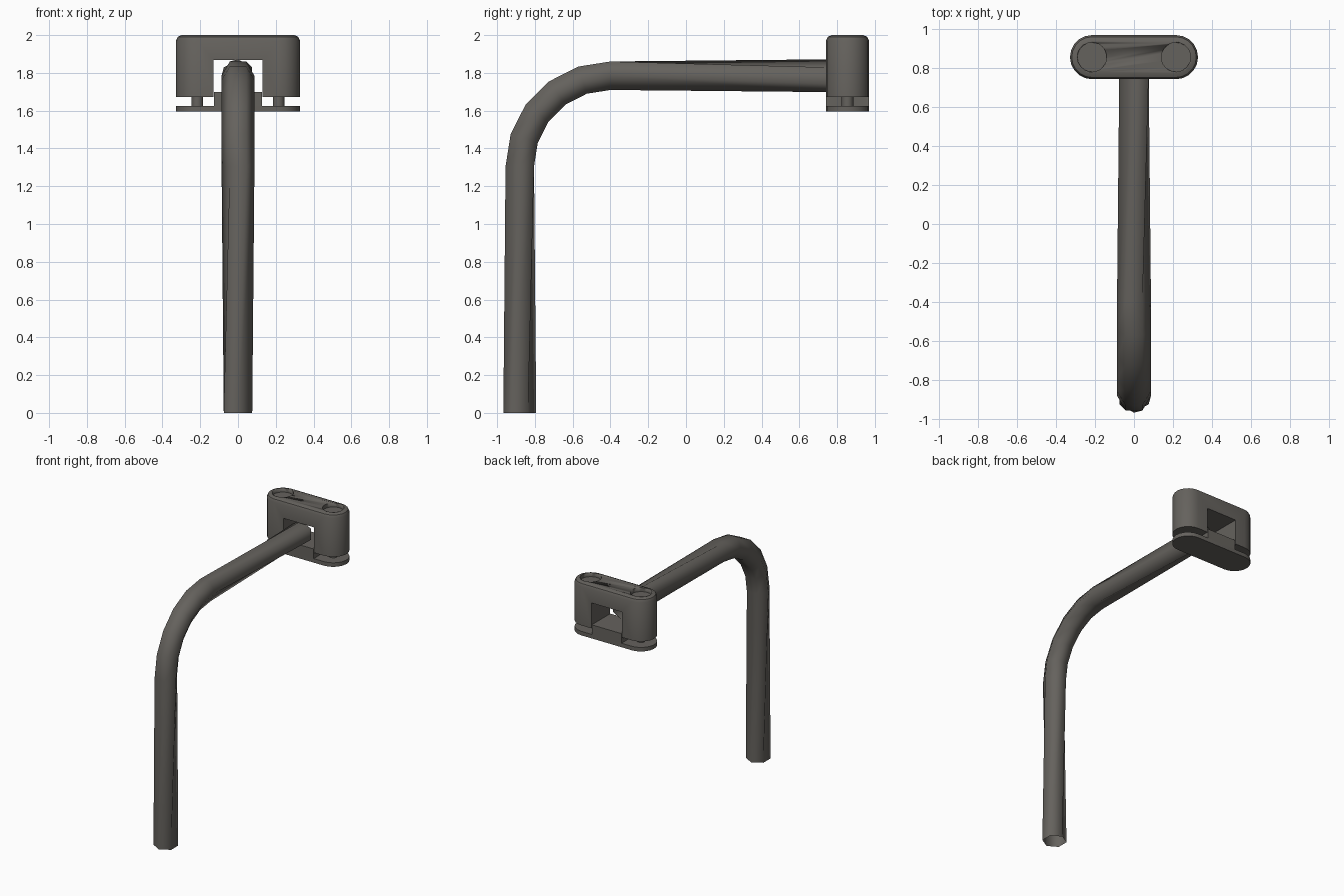
import bpy, bmesh, math
from mathutils import Vector

if "Cube" in bpy.data.objects:
    bpy.data.objects.remove(bpy.data.objects["Cube"])

metal = bpy.data.materials.new("dark warm grey metal")
metal.diffuse_color = (0.13, 0.122, 0.11, 1)
metal.use_nodes = True
metal.node_tree.nodes["Principled BSDF"].inputs["Base Color"].default_value = metal.diffuse_color
CY = 0.855      # clamp centre in y
BOLT_X = 0.215  # bolt offset from centre


def finish(name, bm, smooth=True):
    bmesh.ops.recalc_face_normals(bm, faces=bm.faces)
    me = bpy.data.meshes.new(name)
    bm.to_mesh(me)
    bm.free()
    me.materials.append(metal)
    ob = bpy.data.objects.new(name, me)
    bpy.context.collection.objects.link(ob)
    bpy.ops.object.select_all(action='DESELECT')
    ob.select_set(True)
    bpy.context.view_layer.objects.active = ob
    if smooth:
        bpy.ops.object.shade_smooth_by_angle(angle=math.radians(35))
    return ob


def stadium(inset, r=0.113, n=10):
    """Rounded-end outline in x, y."""
    pts = []
    for side in (1, -1):
        for i in range(n + 1):
            a = -math.pi / 2 + math.pi * i / n
            pts.append((side * (BOLT_X + (r - inset) * math.cos(a)),
                        CY + side * (r - inset) * math.sin(a)))
    return pts


def stacked(name, levels):
    """Closed solid from stadium outlines given as (z, inset)."""
    bm = bmesh.new()
    rings = [[bm.verts.new((x, y, z)) for x, y in stadium(ins)] for z, ins in levels]
    for a, b in zip(rings, rings[1:]):
        for i in range(len(a)):
            j = (i + 1) % len(a)
            bm.faces.new((a[i], a[j], b[j], b[i]))
    bm.faces.new(rings[0])
    bm.faces.new(rings[-1])
    return finish(name, bm)


def box(name, x, y0, y1, z0, z1):
    bm = bmesh.new()
    bmesh.ops.create_cube(bm, size=1)
    for v in bm.verts:
        v.co = (v.co.x * 2 * x, (y0 + y1) / 2 + v.co.y * (y1 - y0),
                (z0 + z1) / 2 + v.co.z * (z1 - z0))
    return finish(name, bm, False)


def cylinder(name, x, r, z0, z1, n):
    bm = bmesh.new()
    bmesh.ops.create_cone(bm, cap_ends=True, segments=n, radius1=r, radius2=r, depth=z1 - z0)
    bmesh.ops.translate(bm, verts=bm.verts, vec=(x, CY, (z0 + z1) / 2))
    return finish(name, bm)


def cut(target, cutter):
    mod = target.modifiers.new("cut", 'BOOLEAN')
    mod.operation = 'DIFFERENCE'
    mod.solver = 'EXACT'
    mod.object = cutter
    bpy.context.view_layer.objects.active = target
    bpy.ops.object.modifier_apply(modifier=mod.name)
    bpy.data.objects.remove(cutter)


# Bent six-sided tube, open ended, twisting a little along each straight
R, B = 0.087, 0.48
path = [(-0.88, 0.0, 0, 0)]                       # y, z, bend angle, twist
for i in range(6):
    a = math.pi / 2 * i / 5
    path.append((-0.40 - B * math.cos(a), 1.305 + B * math.sin(a), a, math.pi / 6))
path.append((0.78, 1.785, math.pi / 2, math.pi / 3))
bm = bmesh.new()
rings = []
for y, z, a, twist in path:
    out = Vector((0, -math.cos(a), math.sin(a)))  # outer side of the bend
    ring = []
    for k in range(6):
        t = twist + k * math.pi / 3
        ring.append(bm.verts.new(Vector((0, y, z)) + R * (out * math.cos(t)
                                 + Vector((1, 0, 0)) * math.sin(t))))
    rings.append(ring)
for p, q in zip(rings, rings[1:]):
    for k in range(6):
        m = (k + 1) % 6
        bm.faces.new((p[k], p[m], q[m], q[k]))
tube = finish("bent_tube", bm, False)
bpy.ops.object.shade_smooth()

# Clamp body with rounded top edge, tube slot and bolt recesses
body = stacked("clamp_body", [(1.672, 0), (1.972, 0), (1.991, 0.009), (2.0, 0.03)])
cut(body, box("slot_cutter", 0.13, 0.6, 1.1, 1.5, 1.868))
for s in (-1, 1):
    cut(body, cylinder("recess_cutter", s * BOLT_X, 0.075, 1.97, 2.1, 24))

# Lower plate, its raised saddle and the bolts joining both halves
stacked("clamp_plate", [(1.595, 0), (1.626, 0)])
box("clamp_saddle", 0.127, CY - 0.113, CY + 0.113, 1.62, 1.70)
for s, side in ((-1, "left"), (1, "right")):
    cylinder("bolt_" + side, s * BOLT_X, 0.031, 1.62, 1.69, 12)
